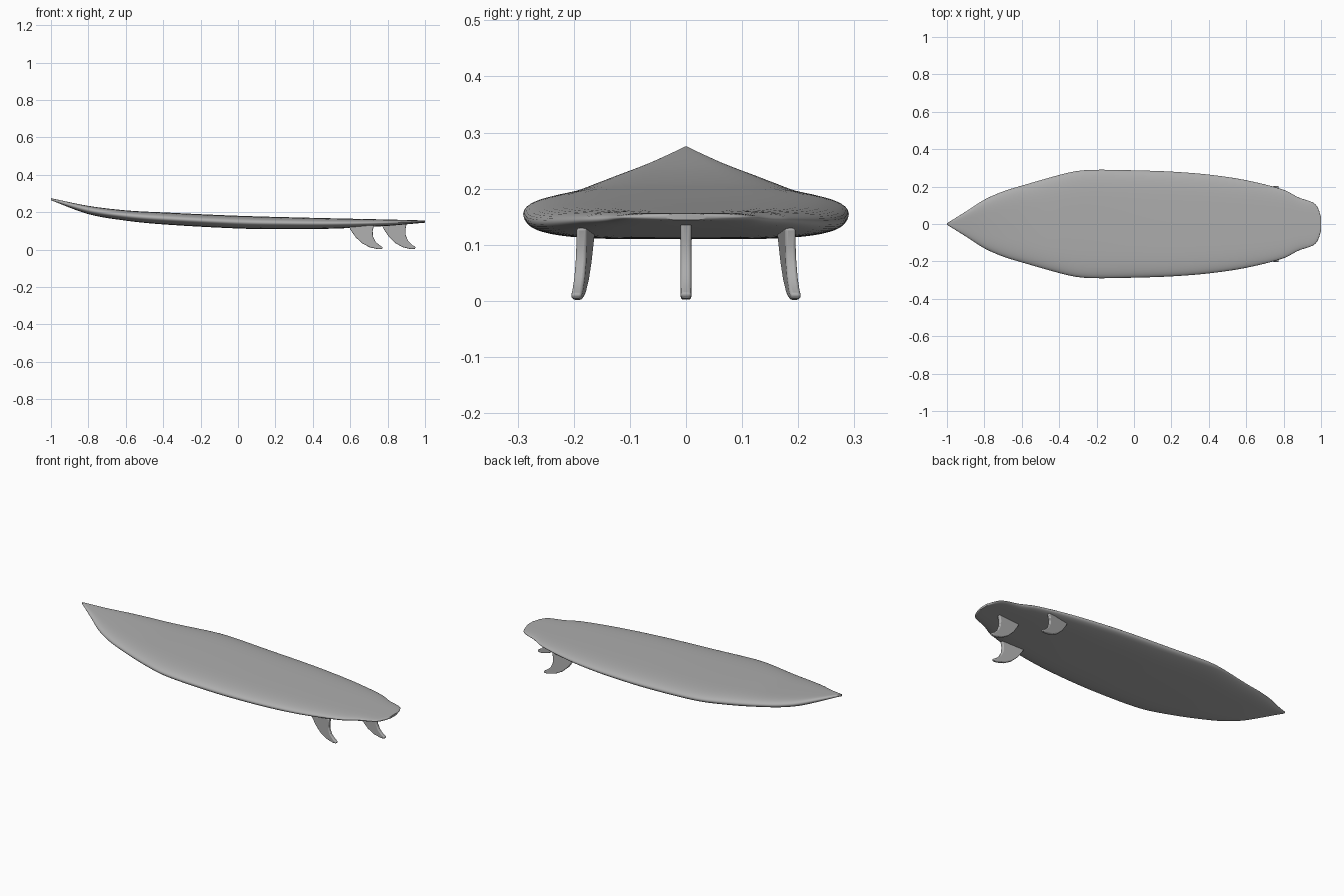
import bpy, bmesh, math
from mathutils import Vector, Matrix

if "Cube" in bpy.data.objects:
    bpy.data.objects.remove(bpy.data.objects["Cube"])

grey = bpy.data.materials.new("light_grey")
grey.use_nodes = True
grey.diffuse_color = (0.42, 0.42, 0.42, 1)
grey.node_tree.nodes["Principled BSDF"].inputs["Base Color"].default_value = (0.42, 0.42, 0.42, 1)


def sample(keys, x):
    """Smooth curve through (x, value) keys."""
    i = max(k for k in range(len(keys) - 1) if keys[k][0] <= x or k == 0)

    def slope(k):
        a, b = keys[max(k - 1, 0)], keys[min(k + 1, len(keys) - 1)]
        return (b[1] - a[1]) / (b[0] - a[0])
    (x0, y0), (x1, y1) = keys[i], keys[i + 1]
    d = x1 - x0
    t = (x - x0) / d
    return (y0 * (1 + 2 * t) * (1 - t) ** 2 + slope(i) * d * t * (1 - t) ** 2
            + y1 * t * t * (3 - 2 * t) + slope(i + 1) * d * t * t * (t - 1))


def finish(name, bm, angle):
    bmesh.ops.recalc_face_normals(bm, faces=bm.faces)
    mesh = bpy.data.meshes.new(name)
    bm.to_mesh(mesh)
    bm.free()
    mesh.materials.append(grey)
    obj = bpy.data.objects.new(name, mesh)
    bpy.context.collection.objects.link(obj)
    bpy.ops.object.select_all(action="DESELECT")
    obj.select_set(True)
    bpy.context.view_layer.objects.active = obj
    bpy.ops.object.shade_smooth_by_angle(angle=math.radians(angle))
    return obj


# Board: half width, deck height and bottom height along the length
width = [(-1, 0.004), (-0.9, 0.066), (-0.8, 0.13), (-0.7, 0.174), (-0.6, 0.205), (-0.4, 0.262),
         (-0.3, 0.284), (-0.2, 0.29), (0, 0.287), (0.2, 0.28), (0.4, 0.264), (0.6, 0.234),
         (0.8, 0.183), (0.88, 0.142), (0.95, 0.118), (0.975, 0.1), (0.99, 0.07), (1, 0.035)]
deck = [(-1, 0.275), (-0.8, 0.234), (-0.6, 0.21), (-0.4, 0.199), (0, 0.181), (0.4, 0.17),
        (0.8, 0.161), (1, 0.156)]
bottom = [(-1, 0.264), (-0.8, 0.19), (-0.6, 0.155), (-0.4, 0.135), (0, 0.113), (0.2, 0.11),
          (0.5, 0.112), (0.8, 0.127), (1, 0.144)]

# Stations crowd together towards the nose and tail
STATIONS, SIDES = 90, 48
bm = bmesh.new()
rings = []
for s in range(STATIONS + 1):
    x = -math.cos(math.pi * s / STATIONS)
    w, top, low = (sample(k, x) for k in (width, deck, bottom))
    mid, half = (top + low) / 2, (top - low) / 2
    ring = []
    for j in range(SIDES):
        a = 2 * math.pi * j / SIDES
        c, h = math.cos(a), math.sin(a)
        y = math.copysign(abs(c) ** 0.45, c) * w
        z = math.copysign(abs(h) ** 0.95, h) * half
        ring.append(bm.verts.new((x, y, mid + z)))
    rings.append(ring)
for a, b in zip(rings, rings[1:]):
    for j in range(SIDES):
        k = (j + 1) % SIDES
        bm.faces.new((a[j], a[k], b[k], b[j]))
bm.faces.new(rings[0])
bm.faces.new(rings[-1])
finish("board", bm, 50)

# Fin outline: swept leading edge, rounded tip, hollow trailing edge
leading = [(0, 0.13), (0.012, 0.105), (0.04, 0.065), (0.075, 0.033), (0.115, 0.012), (0.16, 0.002)]
trailing = [(0.18, 0.004), (0.186, 0.012), (0.165, 0.024), (0.145, 0.043), (0.132, 0.07),
            (0.13, 0.1), (0.137, 0.13)]


def fin(name, x, y, toe, cant, lift):
    bm = bmesh.new()
    half = 0.0095
    sides = []
    for t in (-half, half):
        sides.append([bm.verts.new((px, t, pz)) for px, pz in leading + trailing])
    n = len(sides[0])
    # Each side is strips between the two edges, so the curved outline fills cleanly
    for side in sides:
        bm.faces.new(side)
    for i in range(n):
        k = (i + 1) % n
        bm.faces.new((sides[0][i], sides[0][k], sides[1][k], sides[1][i]))
    # Toe-in and outward lean as a shear
    for v in bm.verts:
        v.co.y += y + toe * v.co.x + cant * (0.13 - v.co.z)
        v.co.z = v.co.z * (1 + lift)
        v.co.x += x
    obj = finish(name, bm, 40)
    bevel = obj.modifiers.new("soft_edges", "BEVEL")
    bevel.width = 0.005
    bevel.segments = 3
    bevel.limit_method = "ANGLE"
    bevel.angle_limit = math.radians(50)


fin("centre_fin", 0.765, 0, 0, 0, 0.08)
for label, side in (("left", 1), ("right", -1)):
    fin(label + "_fin", 0.59, side * 0.171, side * 0.11, side * 0.035, 0)
